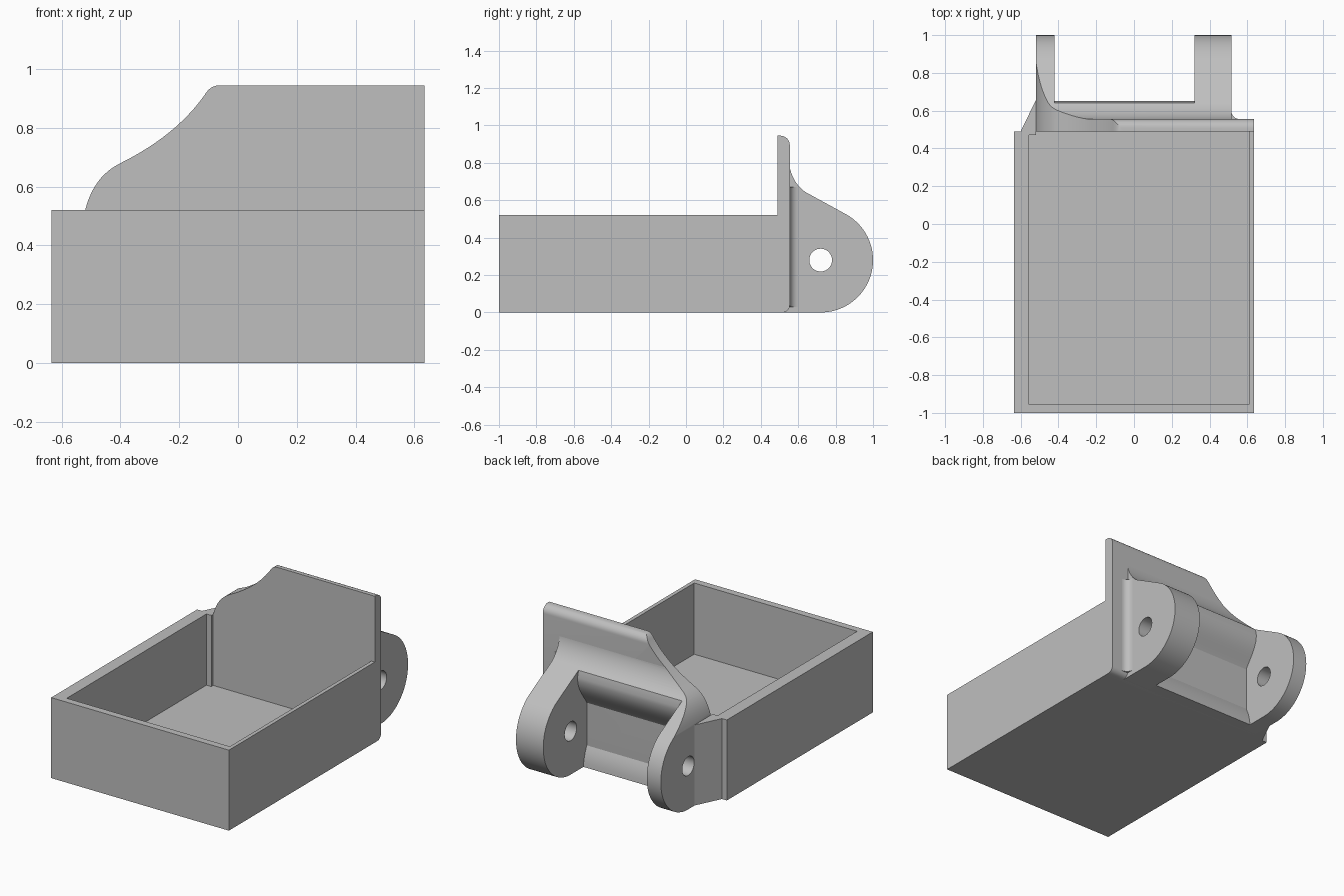
import bpy, bmesh, math
from mathutils import Vector
from mathutils.geometry import interpolate_bezier

if "Cube" in bpy.data.objects:
    bpy.data.objects.remove(bpy.data.objects["Cube"], do_unlink=True)

grey = bpy.data.materials.new("plain_grey")
grey.use_nodes = True
COLOUR = (0.52, 0.52, 0.52, 1)
grey.diffuse_color = COLOUR
grey.node_tree.nodes["Principled BSDF"].inputs["Base Color"].default_value = COLOUR


def prism(name, outline, axis, lo, hi):
    """Extrude a 2D outline along axis: x uses (y, z), y uses (x, z), z uses (x, y)."""
    place = {"x": lambda a, b, t: (t, a, b),
             "y": lambda a, b, t: (a, t, b),
             "z": lambda a, b, t: (a, b, t)}[axis]
    bm = bmesh.new()
    face = bm.faces.new([bm.verts.new(place(a, b, lo)) for a, b in outline])
    moved = bmesh.ops.extrude_face_region(bm, geom=[face])["geom"]
    bmesh.ops.translate(bm, vec=place(0, 0, hi - lo),
                        verts=[v for v in moved if isinstance(v, bmesh.types.BMVert)])
    bmesh.ops.recalc_face_normals(bm, faces=bm.faces)
    mesh = bpy.data.meshes.new(name)
    bm.to_mesh(mesh)
    bm.free()
    mesh.materials.append(grey)
    obj = bpy.data.objects.new(name, mesh)
    bpy.context.collection.objects.link(obj)
    return obj


def activate(obj):
    bpy.ops.object.select_all(action="DESELECT")
    obj.select_set(True)
    bpy.context.view_layer.objects.active = obj


def boolean(obj, cutter, operation):
    mod = obj.modifiers.new("cut", "BOOLEAN")
    mod.object, mod.operation, mod.solver = cutter, operation, "EXACT"
    activate(obj)
    bpy.ops.object.modifier_apply(modifier=mod.name)


def arc(cx, cy, r, start, end, steps):
    angles = [math.radians(start + (end - start) * i / steps) for i in range(steps + 1)]
    return [(cx + r * math.cos(a), cy + r * math.sin(a)) for a in angles]


def curve(a, h1, h2, b, steps=12):
    pts = interpolate_bezier(*[Vector((*p, 0)) for p in (a, h1, h2, b)], steps + 1)
    return [(p.x, p.y) for p in pts]


def rect(x0, x1, y0, y1):
    return [(x0, y0), (x1, y0), (x1, y1), (x0, y1)]


# Main dimensions
HALF, BACK, RIM = 0.635, 0.49, 0.52
PLATE_BACK, TOP, SIDE = 0.555, 0.945, -0.52
PIN = (0.72, 0.28)

# Open tray with a small corner post beside the back plate
tray = prism("tray", rect(-HALF, HALF, -1, BACK), "z", 0, RIM)
cavity = prism("cavity_cutter",
               [(-0.555, -0.955), (0.61, -0.955), (0.61, 0.6), (SIDE, 0.6),
                (SIDE, 0.47), (-0.555, 0.47)], "z", 0.06, 0.8)
boolean(tray, cavity, "DIFFERENCE")

# Back plate with rounded rear edges
plate = prism("back_plate",
              [(BACK, 0)] + arc(0.515, 0.04, 0.04, -90, 0, 8)
              + arc(0.505, TOP - 0.05, 0.05, 0, 90, 8) + [(BACK, TOP)],
              "x", SIDE, HALF)

# Hinge ears, flaring into the plate at the top
flare = curve((0.64, 0.643), (0.60, 0.667), (0.555, 0.73), (0.553, 0.80))
ear_profile = [(BACK, 0)] + arc(*PIN, 0.28, -90, 61, 40) + flare + [(BACK, 0.80)]
narrow_ear = prism("narrow_hinge_ear", ear_profile, "x", SIDE, -0.42)
wide_ear = prism("wide_hinge_ear", ear_profile, "x", 0.32, 0.515)

# Scooped body between the ears
scoop = (curve((0.65, 0.60), (0.65, 0.47), (0.515, 0.42), (0.515, 0.27), 16)
         + curve((0.515, 0.27), (0.515, 0.15), (0.58, 0.13), (0.59, 0.0), 14)[1:])
body = prism("scooped_body",
             [(BACK, 0.80)] + flare[::-1] + scoop + [(BACK, 0)],
             "x", -0.42, 0.32)

# Sweeping shoulder trims everything on the right side
shoulder = (curve((SIDE, RIM), (-0.50, 0.60), (-0.46, 0.65), (-0.40, 0.68))
            + curve((-0.40, 0.68), (-0.27, 0.745), (-0.18, 0.82), (-0.115, 0.91))[1:]
            + curve((-0.115, 0.91), (-0.10, 0.935), (-0.085, TOP), (-0.06, TOP), 8)[1:])
trim = prism("shoulder_cutter",
             [(SIDE, -0.1)] + shoulder + [(0.7, TOP), (0.7, -0.1)], "y", 0.4, 1.1)
for part in (plate, narrow_ear, body):
    boolean(part, trim, "INTERSECT")

# Pin holes
pin = prism("pin_cutter", arc(*PIN, 0.061, 0, 350, 35), "x", -1, 1)
for ear in (narrow_ear, wide_ear):
    boolean(ear, pin, "DIFFERENCE")

# Wedge joining the tray to the narrow ear
wedge = prism("side_wedge", [(-0.60, BACK), (SIDE, BACK), (SIDE, 0.655)], "z", 0, RIM)

# Cove between the wide ear and the plate
cove = prism("ear_cove",
             [(0.50, 0.54)] + [(0.56, 0.54)] + arc(0.56, 0.60, 0.045, 270, 180, 8)
             + [(0.50, 0.60)], "z", 0.03, 0.67)

for cutter in (cavity, trim, pin):
    bpy.data.objects.remove(cutter, do_unlink=True)

for obj in (tray, plate, narrow_ear, wide_ear, body, wedge, cove):
    activate(obj)
    bpy.ops.object.shade_smooth_by_angle(angle=math.radians(28))
